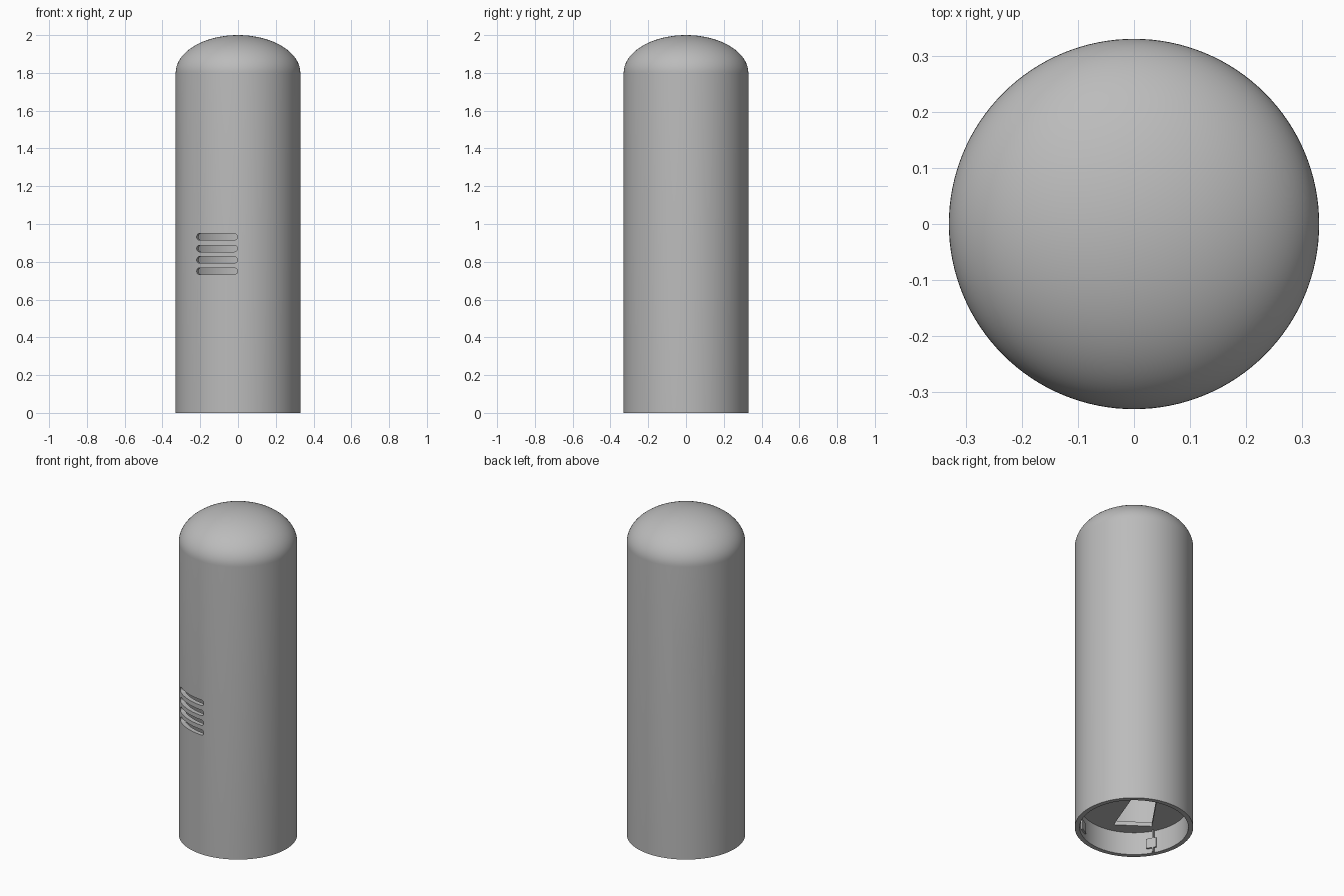
import bpy, bmesh
from math import sin, cos, pi, radians, degrees
from mathutils import Matrix, Vector

if "Cube" in bpy.data.objects:
    bpy.data.objects.remove(bpy.data.objects["Cube"], do_unlink=True)

R, WALL, SHOULDER, TOP = 0.33, 0.027, 1.8, 2.0
SEGMENTS = 128

grey = bpy.data.materials.new("plain grey")
grey.use_nodes = True
grey.diffuse_color = (0.5, 0.5, 0.5, 1)
grey.node_tree.nodes["Principled BSDF"].inputs["Base Color"].default_value = (0.5, 0.5, 0.5, 1)


def finish(name, bm):
    bmesh.ops.recalc_face_normals(bm, faces=bm.faces)
    mesh = bpy.data.meshes.new(name)
    bm.to_mesh(mesh)
    bm.free()
    mesh.materials.append(grey)
    obj = bpy.data.objects.new(name, mesh)
    bpy.context.collection.objects.link(obj)
    return obj


def prism(name, outline, low, high, matrix=Matrix()):
    """Extrude a flat outline from low to high, then place it."""
    bm = bmesh.new()
    face = bm.faces.new([bm.verts.new((x, y, low)) for x, y in outline])
    grown = bmesh.ops.extrude_face_region(bm, geom=[face])["geom"]
    moved = [v for v in grown if isinstance(v, bmesh.types.BMVert)]
    bmesh.ops.translate(bm, verts=moved, vec=(0, 0, high - low))
    bm.transform(matrix)
    return finish(name, bm)


def stadium(half_w, half_h, steps=16):
    """Rounded outline; a circle when both halves are equal."""
    r = min(half_w, half_h)
    dx, dy = half_w - r, half_h - r
    points = []
    for i in range(4):
        sx, sy = (1, -1, -1, 1)[i], (1, 1, -1, -1)[i]
        for k in range(steps + 1):
            a = (i + k / steps) * pi / 2
            p = Vector((sx * dx + r * cos(a), sy * dy + r * sin(a)))
            if not points or (p - points[-1]).length > 1e-5:
                points.append(p)
    if (points[0] - points[-1]).length < 1e-5:
        points.pop()
    return points


def outward(angle, z):
    """Local z points out of the wall at the angle, local y points up."""
    a = radians(angle)
    out, up = Vector((cos(a), sin(a), 0)), Vector((0, 0, 1))
    m = Matrix((up.cross(out), up, out)).transposed().to_4x4()
    m.translation.z = z
    return m


def cut(target, cutters):
    bpy.context.view_layer.objects.active = target
    for cutter in cutters:
        mod = target.modifiers.new("cut", 'BOOLEAN')
        mod.operation, mod.solver, mod.object = 'DIFFERENCE', 'EXACT', cutter
        bpy.ops.object.modifier_apply(modifier=mod.name)
        bpy.data.objects.remove(cutter, do_unlink=True)


def smooth(obj):
    bpy.ops.object.select_all(action='DESELECT')
    obj.select_set(True)
    bpy.context.view_layer.objects.active = obj
    bpy.ops.object.shade_smooth_by_angle(angle=radians(30))


# Hollow body with a domed top, turned from one profile
def dome(r, height):
    return [(r * cos(i * pi / 48), SHOULDER + height * sin(i * pi / 48)) for i in range(25)]


profile = [(R, 0)] + dome(R, TOP - SHOULDER)
profile += dome(R - WALL, TOP - SHOULDER - WALL)[::-1] + [(R - WALL, 0)]
bm = bmesh.new()
verts = [bm.verts.new((x, 0, z)) for x, z in profile]
edges = [bm.edges.new((verts[i], verts[(i + 1) % len(verts)])) for i in range(len(verts))]
bmesh.ops.spin(bm, geom=verts + edges, axis=(0, 0, 1), cent=(0, 0, 0),
               angle=2 * pi, steps=SEGMENTS, use_duplicate=False)
bmesh.ops.remove_doubles(bm, verts=bm.verts, dist=1e-5)
loose = [e for e in bm.edges if not e.link_faces]
bmesh.ops.delete(bm, geom=loose, context='EDGES')
body = finish("body_shell", bm)

# Openings: four vents, a tall switch slot and a round button hole
VENT, SLOT, BUTTON = 249, 191, 127
cutters = [prism("vent_cutter", stadium(0.116, 0.017), 0.2, 0.45, outward(VENT, z))
           for z in (0.75, 0.81, 0.87, 0.932)]
cutters.append(prism("slot_cutter", stadium(0.085, 0.152), 0.2, 0.45, outward(SLOT, 1.18)))
cutters.append(prism("button_cutter", stadium(0.083, 0.083), 0.2, 0.45, outward(BUTTON, 1.22)))
cut(body, cutters)
smooth(body)

# Flat plate behind the slot, with a narrower slot in it
plate = prism("switch_plate", stadium(0.095, 0.162), 0.275, 0.293, outward(SLOT, 1.18))
cut(plate, [prism("plate_cutter", stadium(0.045, 0.12), 0.2, 0.4, outward(SLOT, 1.18))])
smooth(plate)

# Sunken round button
smooth(prism("button", stadium(0.09, 0.09), 0.275, 0.295, outward(BUTTON, 1.22)))

# Inner shelf with an angled opening, near the open base
shelf = prism("inner_shelf", stadium(0.31, 0.31, 32), 0.14, 0.165)
opening = [(-0.05, -0.236), (0.055, 0.044), (-0.06, 0.125), (-0.225, -0.113)]
cut(shelf, [prism("shelf_cutter", opening, 0.1, 0.2)])
smooth(shelf)

# Small locking tabs and a thin rib inside the base
tab = [(-0.03, -0.03), (0.03, -0.03), (0.03, 0.03), (-0.03, 0.03)]
for i in range(4):
    prism("locking_tab", tab, 0.292, 0.31, outward(151 + 90 * i + 60, 0.06))
rib = [(-0.005, 0), (0.005, 0), (0.005, 0.14), (-0.005, 0.14)]
prism("inner_rib", rib, 0.29, 0.31, outward(209, 0))
